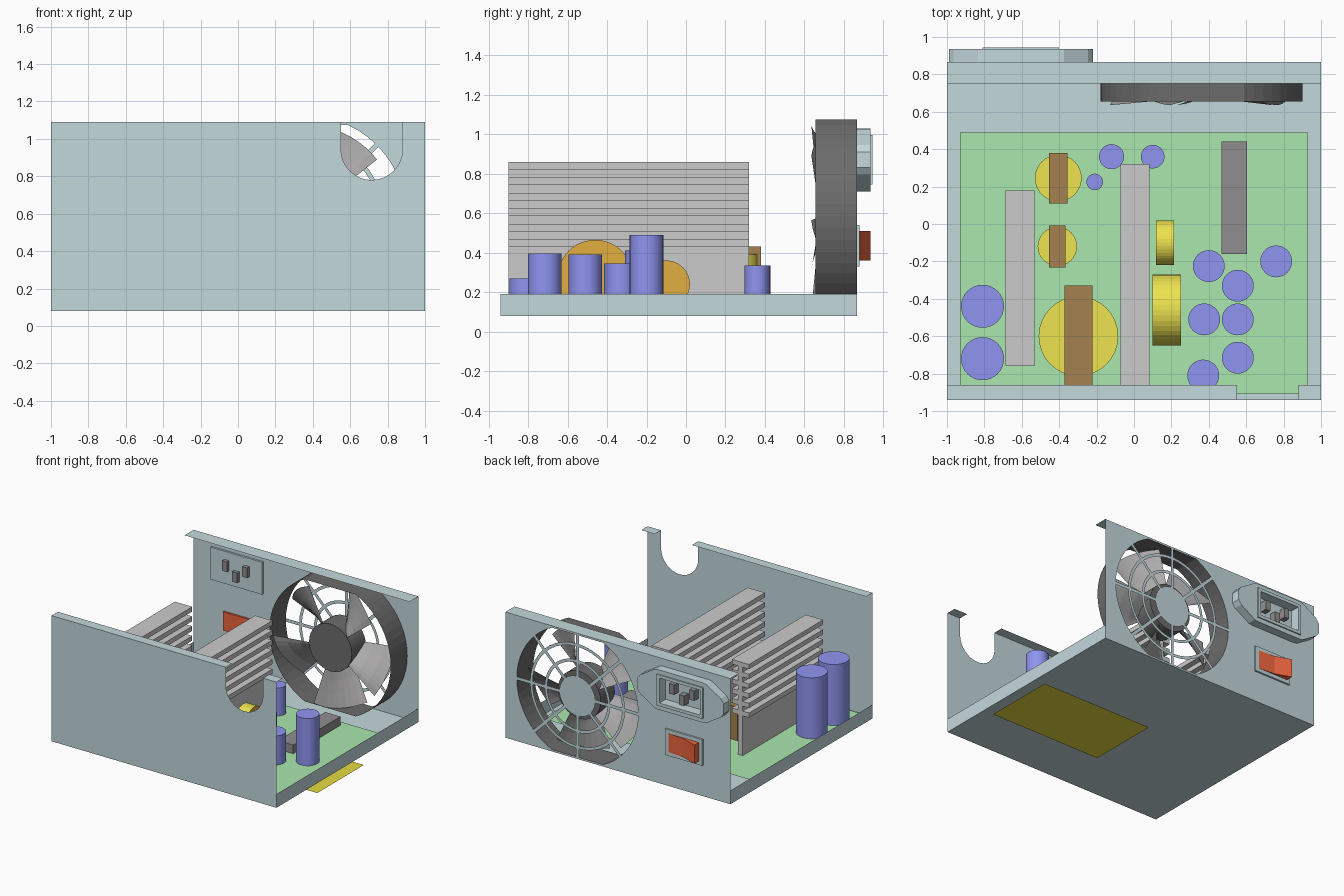
import bpy, bmesh
from math import sin, cos, pi, asin, radians
from mathutils import Matrix

if "Cube" in bpy.data.objects:
    bpy.data.objects.remove(bpy.data.objects["Cube"])

COLORS = {
    "steel": (0.55, 0.69, 0.72), "green": (0.40, 0.80, 0.42), "blue": (0.28, 0.30, 0.88),
    "yellow": (0.85, 0.77, 0.08), "orange": (0.75, 0.43, 0.05), "brown": (0.38, 0.22, 0.08),
    "silver": (0.84, 0.86, 0.86), "black": (0.15, 0.15, 0.15), "dark": (0.28, 0.27, 0.28),
    "blade": (0.42, 0.41, 0.41), "red": (0.85, 0.13, 0.05), "label": (0.78, 0.70, 0.05),
}
MATS = {}
for key, c in COLORS.items():
    MATS[key] = bpy.data.materials.new(key)
    MATS[key].diffuse_color = (*c, 1)


def finish(name, bm, color, smooth=False, normals=True):
    if normals:
        bmesh.ops.recalc_face_normals(bm, faces=bm.faces[:])
    me = bpy.data.meshes.new(name)
    bm.to_mesh(me)
    bm.free()
    ob = bpy.data.objects.new(name, me)
    me.materials.append(MATS[color])
    bpy.context.collection.objects.link(ob)
    if smooth:
        me.shade_smooth()
        me.set_sharp_from_angle(angle=radians(35))
    return ob


def quads(name, faces, color):
    bm = bmesh.new()
    for f in faces:
        bm.faces.new([bm.verts.new(p) for p in f])
    bmesh.ops.remove_doubles(bm, verts=bm.verts[:], dist=1e-5)
    return finish(name, bm, color)


def box(name, x, y, z, color):
    bm = bmesh.new()
    m = Matrix.Translation(((x[0]+x[1])/2, (y[0]+y[1])/2, (z[0]+z[1])/2))
    bmesh.ops.create_cube(bm, size=1, matrix=m @ Matrix.Diagonal((x[1]-x[0], y[1]-y[0], z[1]-z[0], 1)))
    return finish(name, bm, color)


def cylinder(name, c, r, h, color, axis="Z", seg=32, smooth=True):
    bm = bmesh.new()
    rot = {"Z": Matrix(), "X": Matrix.Rotation(pi/2, 4, "Y"), "Y": Matrix.Rotation(pi/2, 4, "X")}[axis]
    bmesh.ops.create_cone(bm, cap_ends=True, segments=seg, radius1=r, radius2=r, depth=h,
                          matrix=Matrix.Translation(c) @ rot)
    return finish(name, bm, color, smooth)


def plate(name, loops, start, depth, color, axis="Y"):
    """Filled outline (later loops are holes) in xz or xy, optionally extruded."""
    bm = bmesh.new()
    for loop in loops:
        vs = [bm.verts.new((u, start, v) if axis == "Y" else (u, v, start)) for u, v in loop]
        for a, b in zip(vs, vs[1:] + vs[:1]):
            bm.edges.new((a, b))
    bmesh.ops.triangle_fill(bm, use_beauty=True, use_dissolve=False, edges=bm.edges[:])
    if depth:
        ret = bmesh.ops.extrude_face_region(bm, geom=bm.faces[:])
        vs = [g for g in ret["geom"] if isinstance(g, bmesh.types.BMVert)]
        bmesh.ops.translate(bm, verts=vs, vec=(0, depth, 0) if axis == "Y" else (0, 0, depth))
    return finish(name, bm, color)


def circle(cx, cz, r, n=40):
    return [(cx + r*cos(2*pi*i/n), cz + r*sin(2*pi*i/n)) for i in range(n)]


def rect(x0, x1, z0, z1):
    return [(x0, z0), (x1, z0), (x1, z1), (x0, z1)]


# chassis: open sheet tray, side lips and top flanges
B, T, L, F, K = 0.08, 1.09, 0.19, -0.94, 0.865
tray = [[(-1, F, B), (1, F, B), (1, K, B), (-1, K, B)]]
for s in (-1, 1):
    tray.append([(s, F, B), (s, K, B), (s, K, L), (s, F, L)])
for x0, x1, y0, y1 in ((-1, 0.55, F, -0.86), (0.88, 1, F, -0.86), (-1, 1, 0.75, K)):
    tray.append([(x0, y0, T), (x1, y0, T), (x1, y1, T), (x0, y1, T)])
quads("chassis_tray", tray, "steel")

# front wall with U-shaped cable notch
notch = [(0.715 + 0.165*cos(pi*i/16), 0.945 - 0.165*sin(pi*i/16)) for i in range(17)]
plate("front_wall", [[(-1, B), (1, B), (1, T), (0.88, T)] + notch + [(0.55, T), (-1, T)]], F, 0, "steel")

# back wall with flattened round fan opening
FX, FZ, FR, FH = 0.36, 0.585, 0.54, 0.49
a = asin(FH/FR)
opening = [(FX + s*FR*cos(t), FZ + s*FR*sin(t))
           for s in (1, -1) for t in [-a + 2*a*i/20 for i in range(21)]]
plate("back_wall", [rect(-1, 1, B, T), opening], K, 0, "steel")

# fan guard: centre disc, rings and spokes
plate("guard_disc", [circle(FX, FZ, 0.16)], K, 0, "steel")
for r in (0.28, 0.41):
    plate("guard_ring", [circle(FX, FZ, r + 0.012), circle(FX, FZ, r - 0.012)], K, 0, "steel")
for i in range(8):
    t = i*pi/4
    end = FH if i in (2, 6) else FR
    c, s, w = cos(t), sin(t), 0.013
    pts = [(FX + r*c - o*s, FZ + r*s + o*c) for r, o in ((0.15, -w), (end, -w), (end, w), (0.15, w))]
    plate("guard_spoke", [pts], K, 0, "steel")

# fan housing, hub and five pitched blades
n = len(opening)
quads("fan_housing", [[(*[opening[i][0]], 0.655, opening[i][1]),
                       (opening[(i+1) % n][0], 0.655, opening[(i+1) % n][1]),
                       (opening[(i+1) % n][0], K, opening[(i+1) % n][1]),
                       (opening[i][0], K, opening[i][1])] for i in range(n)], "black")
cylinder("fan_hub", (FX, 0.75, FZ), 0.19, 0.18, "black", "Y")


def blade_point(base, u, t):
    r = 0.17 + 0.32*u
    ang = base + (t - 0.5)*0.75
    return (FX + r*cos(ang), 0.635 + 0.03*(1-u) + 0.17*t**1.5, FZ + r*sin(ang))


for k in range(5):
    base = radians(60 + 72*k)
    quads("fan_blade", [[blade_point(base, u/3, t/8), blade_point(base, (u+1)/3, t/8),
                         blade_point(base, (u+1)/3, (t+1)/8), blade_point(base, u/3, (t+1)/8)]
                        for u in range(3) for t in range(8)], "blade")

# power inlet: eared flange, raised rim, backing and three pins
IX, IZ = -0.605, 0.87
ear = [(0.20, -0.16), (0.23, -0.155), (0.36, -0.075), (0.385, -0.04),
       (0.385, 0.04), (0.36, 0.075), (0.23, 0.155), (0.20, 0.16)]
flange = [(IX + s*u, IZ + s*v) for s in (1, -1) for u, v in ear]
hole = rect(IX - 0.18, IX + 0.18, IZ - 0.10, IZ + 0.10)
plate("inlet_flange", [flange, hole], K, 0.07, "steel")
plate("inlet_rim", [rect(IX - 0.205, IX + 0.205, IZ - 0.125, IZ + 0.125), hole], 0.93, 0.015, "steel")
box("inlet_back", (-0.84, -0.38), (0.85, K), (0.74, 1.0), "steel")
for dx, dz in ((-0.09, 0.025), (0.09, 0.025), (0, -0.04)):
    box("inlet_pin", (IX+dx-0.022, IX+dx+0.022), (0.82, 0.92), (IZ+dz-0.04, IZ+dz+0.04), "dark")

# rocker switch and frame
plate("switch_frame", [rect(-0.76, -0.43, 0.33, 0.54), rect(-0.73, -0.46, 0.36, 0.51)], K, 0.015, "steel")
plate("switch_rocker", [[(-0.73, 0.85), (-0.46, 0.85), (-0.46, 0.88), (-0.60, 0.89), (-0.73, 0.935)]],
      0.36, 0.15, "red", "Z")

# label sheet under the case
quads("bottom_label", [[(0, -0.42, 0), (1, -0.42, 0), (1, 0.17, 0), (0, 0.17, 0)]], "label")

# circuit board
G = 0.11
quads("circuit_board", [[(-0.93, -0.91, G), (0.93, -0.91, G), (0.93, 0.49, G), (-0.93, 0.49, G)]], "green")

# finned heatsinks: stem with fins on both sides
for cx, y0, y1 in ((0.005, -0.90, 0.32), (-0.61, -0.76, 0.18)):
    side = [(0.02, G)]
    for i in range(6):
        z = 0.43 + 0.078*i
        side += [(0.02, z), (0.077, z), (0.077, z + 0.038), (0.02, z + 0.038)]
    prof = [(cx + u, v) for u, v in side] + [(cx - u, v) for u, v in reversed(side)]
    plate("heatsink", [prof], y0, y1 - y0, "silver")

# capacitors: x, y, radius, top
for x, y, r, top in ((-0.81, -0.44, 0.115, 0.60), (-0.81, -0.72, 0.115, 0.60), (0.40, -0.225, 0.085, 0.41),
                     (0.555, -0.33, 0.085, 0.345), (0.76, -0.20, 0.085, 0.49), (0.555, -0.51, 0.085, 0.39),
                     (0.375, -0.51, 0.085, 0.39), (0.555, -0.715, 0.085, 0.395), (0.37, -0.81, 0.085, 0.27),
                     (-0.12, 0.36, 0.067, 0.335), (0.10, 0.36, 0.063, 0.335), (-0.21, 0.225, 0.044, 0.27)):
    cylinder("capacitor", (x, y, (G + top)/2), r, top - G, "blue")

# transformers: round winding inside a block core
for x, y, r, w, d, top in ((-0.405, 0.245, 0.125, 0.05, 0.135, 0.43), (-0.41, -0.12, 0.105, 0.044, 0.112, 0.38),
                           (-0.297, -0.60, 0.213, 0.075, 0.27, 0.50)):
    cylinder("transformer_winding", (x, y, (G + top)/2), r, top - G - 0.08, "yellow")
    box("transformer_core", (x - w, x + w), (y - d, y + d), (G, top), "brown")

# upright coils with orange end faces
for x0, x1, y, z, r in ((0.10, 0.25, -0.46, 0.275, 0.19), (0.117, 0.215, -0.10, 0.24, 0.12)):
    coil = cylinder("coil", ((x0 + x1)/2, y, z), r, x1 - x0, "yellow", "X", 40, False)
    coil.data.materials.append(MATS["orange"])
    for p in coil.data.polygons:
        if abs(p.normal.x) > 0.9:
            p.material_index = 1

# low dark block
box("control_block", (0.467, 0.603), (-0.16, 0.44), (G, 0.18), "dark")

for m in bpy.data.materials:
    if m.users and not m.is_grease_pencil:
        m.use_nodes = True
        m.node_tree.nodes["Principled BSDF"].inputs["Base Color"].default_value = m.diffuse_color
